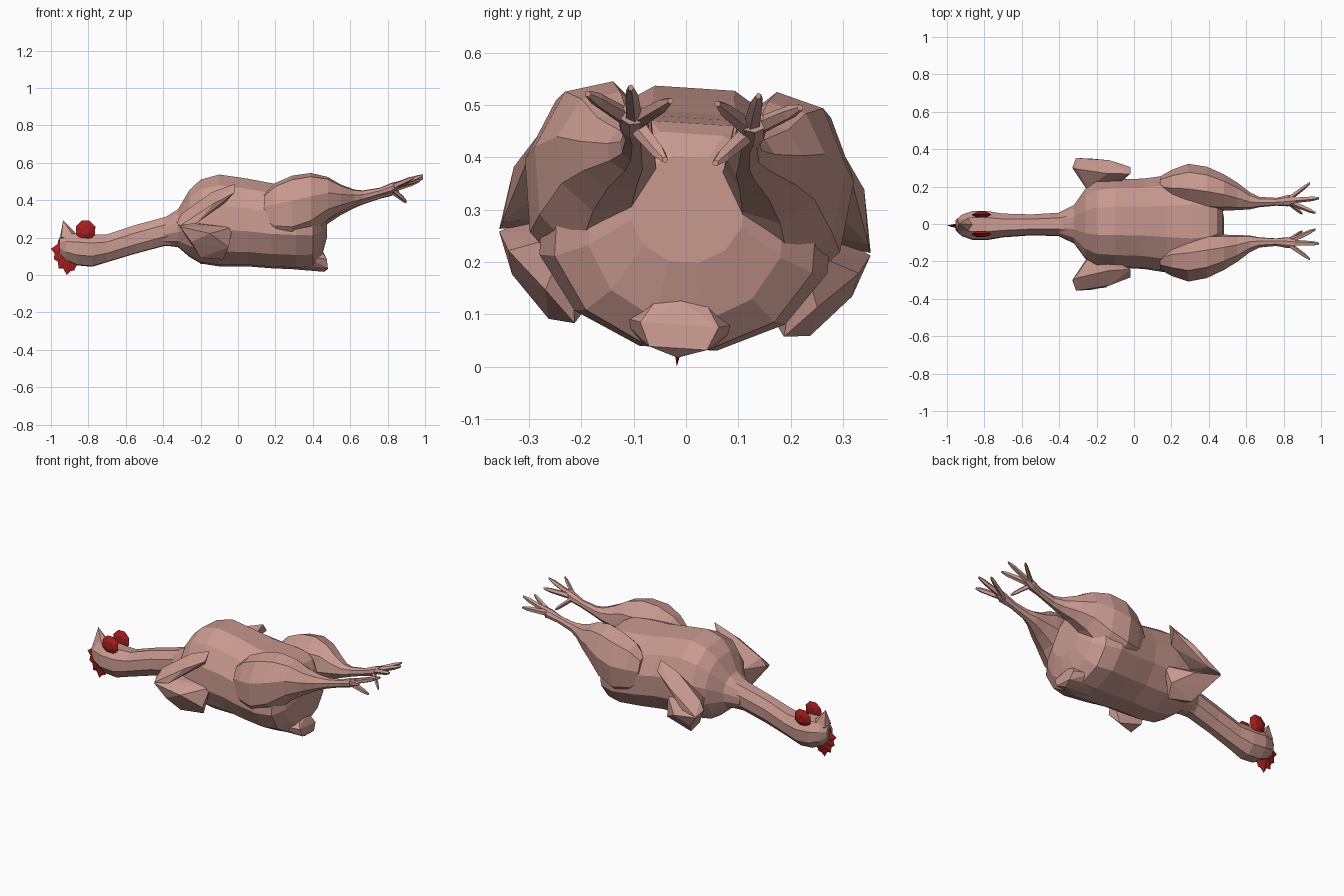
import bpy, bmesh, math
from mathutils import Vector


def material(name, rgb):
    m = bpy.data.materials.new(name)
    m.diffuse_color = (*rgb, 1)
    return m


SKIN = material("pink_skin", (0.58, 0.32, 0.275))
RED = material("dark_red", (0.38, 0.013, 0.014))
ROLL = 0.065  # the bird lies rolled slightly to one side


def finish(name, bm, mat):
    bmesh.ops.recalc_face_normals(bm, faces=bm.faces)
    for v in bm.verts:
        y, z = v.co.y, v.co.z
        v.co.y = y + ROLL * (z - 0.27)
        v.co.z = z - ROLL * y
    me = bpy.data.meshes.new(name)
    bm.to_mesh(me)
    bm.free()
    me.materials.append(mat)
    ob = bpy.data.objects.new(name, me)
    bpy.context.collection.objects.link(ob)
    return ob


def loft(name, sections, n, side=1, phase=0.5, square=1.0):
    """Skin rings (x, y, half width, z low, z high) that stand across the x axis.
    square < 1 fills out the upper half of each ring."""
    bm = bmesh.new()
    rings = []
    top = max(math.sin(2 * math.pi * (i + phase) / n) for i in range(n))
    for x, y, w, z0, z1 in sections:
        ring = []
        for i in range(n):
            a = 2 * math.pi * (i + phase) / n
            c, s = math.cos(a), math.sin(a) / top
            if s > 0:
                c = math.copysign(abs(c) ** square, c)
            ring.append(bm.verts.new((x, side * (y + w * c), (z0 + z1) / 2 + (z1 - z0) / 2 * s)))
        rings.append(ring)
    for a, b in zip(rings, rings[1:]):
        for i in range(n):
            j = (i + 1) % n
            bm.faces.new((a[i], a[j], b[j], b[i]))
    bm.faces.new(rings[0])
    bm.faces.new(rings[-1])
    return finish(name, bm, SKIN)


def hull(name, pts, mat=SKIN, side=1):
    bm = bmesh.new()
    for x, y, z in pts:
        bm.verts.new((x, side * y, z))
    bmesh.ops.convex_hull(bm, input=bm.verts[:])
    loose = [v for v in bm.verts if not v.link_faces]
    bmesh.ops.delete(bm, geom=loose, context='VERTS')
    return finish(name, bm, mat)


# Body lying on its back, breast upward
loft("body", [
    (-0.40, 0, 0.065, 0.16, 0.30), (-0.32, 0, 0.105, 0.15, 0.35),
    (-0.26, 0, 0.19, 0.10, 0.45), (-0.20, 0, 0.23, 0.065, 0.505),
    (-0.10, 0, 0.24, 0.05, 0.532), (0.05, 0, 0.245, 0.05, 0.51),
    (0.18, 0, 0.265, 0.04, 0.485), (0.31, 0, 0.285, 0.035, 0.475),
    (0.40, 0, 0.255, 0.04, 0.465), (0.445, 0, 0.19, 0.09, 0.445), (0.475, 0, 0.11, 0.20, 0.40)],
    12, square=0.85)

# Tail nub growing out of the belly
hull("tail", [(0.455, 0, 0.125), (0.475, 0.075, 0.08), (0.475, -0.075, 0.08), (0.48, 0.055, 0.035),
              (0.48, -0.055, 0.035), (0.25, 0.09, 0.05), (0.25, -0.09, 0.05),
              (0.36, 0.12, 0.09), (0.36, -0.12, 0.09),
              (0.46, 0, 0.017), (0.30, 0, 0.03), (0.40, 0, 0.2)])

# Neck and head, with the face turned upward
loft("neck_and_head", [
    (-0.30, 0, 0.10, 0.16, 0.34), (-0.40, 0, 0.065, 0.155, 0.305),
    (-0.55, 0, 0.058, 0.115, 0.265), (-0.70, 0, 0.066, 0.07, 0.215),
    (-0.78, 0, 0.080, 0.046, 0.215), (-0.86, 0, 0.082, 0.053, 0.22),
    (-0.92, 0, 0.060, 0.08, 0.215), (-0.955, 0, 0.028, 0.115, 0.20)], 8, square=0.8)

# Beak
hull("beak", [(-0.955, 0, 0.18), (-0.945, 0.03, 0.20), (-0.945, -0.03, 0.20), (-0.87, 0.045, 0.19),
              (-0.87, -0.045, 0.19), (-0.86, 0, 0.215), (-0.90, 0, 0.235), (-0.935, 0, 0.293)])

# Comb: thin toothed plate over the crown, thickest at the root
comb = [(-0.93, 0.2), (-0.96, 0.19), (-0.965, 0.165), (-1.0, 0.14), (-0.98, 0.115), (-0.985, 0.085),
        (-0.962, 0.07), (-0.96, 0.035), (-0.935, 0.035), (-0.915, 0.0), (-0.895, 0.02),
        (-0.875, 0.025), (-0.86, 0.06), (-0.90, 0.12)]
bm = bmesh.new()
rim = [bm.verts.new((x, 0, z)) for x, z in comb]
for s in (-1, 1):
    hub = bm.verts.new((-0.91, 0.022 * s, 0.10))
    for i in range(len(rim)):
        bm.faces.new((rim[i], rim[(i + 1) % len(rim)], hub))
finish("comb", bm, RED)

for side, tag in ((1, "left"), (-1, "right")):
    # Wattle: lens-shaped octagonal lobe
    pts = [(-0.815 + r * math.cos(math.pi * i / 4 + 0.39), y, 0.235 + r * math.sin(math.pi * i / 4 + 0.39))
           for r, y in ((0.056, 0.052), (0.025, 0.067), (0.025, 0.037)) for i in range(8)]
    hull(tag + "_wattle", pts, RED, side)

    # Thigh tapering into the shank
    loft(tag + "_leg", [
        (0.14, 0.20, 0.05, 0.24, 0.42), (0.20, 0.195, 0.09, 0.18, 0.48),
        (0.29, 0.195, 0.122, 0.16, 0.52), (0.39, 0.18, 0.12, 0.20, 0.535),
        (0.48, 0.16, 0.098, 0.285, 0.515), (0.55, 0.14, 0.075, 0.33, 0.475),
        (0.62, 0.115, 0.046, 0.365, 0.45), (0.67, 0.108, 0.028, 0.385, 0.445),
        (0.76, 0.108, 0.021, 0.415, 0.46), (0.82, 0.112, 0.030, 0.43, 0.485),
        (0.86, 0.115, 0.026, 0.455, 0.495)], 8, side, phase=0.25)

    # Toes: three forward and one spur
    for k, (x, y, z) in enumerate(((0.94, 0.203, 0.508), (0.99, 0.122, 0.525),
                                   (0.97, 0.045, 0.505), (0.90, 0.048, 0.392))):
        a, b = Vector((0.815, 0.112, 0.46)), Vector((x, y, z))
        secs = []
        for t, r in ((0, 0.018), (0.45, 0.015), (0.8, 0.013), (1, 0.006)):
            p = a.lerp(b, t)
            secs.append((p.x, p.y, r, p.z - r, p.z + r))
        loft(f"{tag}_toe_{k + 1}", secs, 5, side)

    # Folded wing: two slabs meeting at the elbow, closed against the body
    hull(tag + "_wing_outer", [
        (-0.33, 0.30, 0.26), (-0.31, 0.355, 0.24), (-0.30, 0.29, 0.31), (-0.22, 0.35, 0.255),
        (-0.13, 0.335, 0.36), (-0.14, 0.26, 0.425), (-0.02, 0.255, 0.47), (-0.02, 0.295, 0.42),
        (-0.07, 0.22, 0.37), (-0.20, 0.20, 0.29), (-0.25, 0.19, 0.27)], side=side)
    hull(tag + "_wing_inner", [
        (-0.33, 0.30, 0.265), (-0.31, 0.355, 0.235), (-0.25, 0.325, 0.155), (-0.20, 0.25, 0.075),
        (-0.21, 0.18, 0.10), (-0.08, 0.20, 0.07), (-0.05, 0.26, 0.13), (-0.15, 0.335, 0.20),
        (-0.03, 0.22, 0.24), (-0.25, 0.18, 0.27)], side=side)
